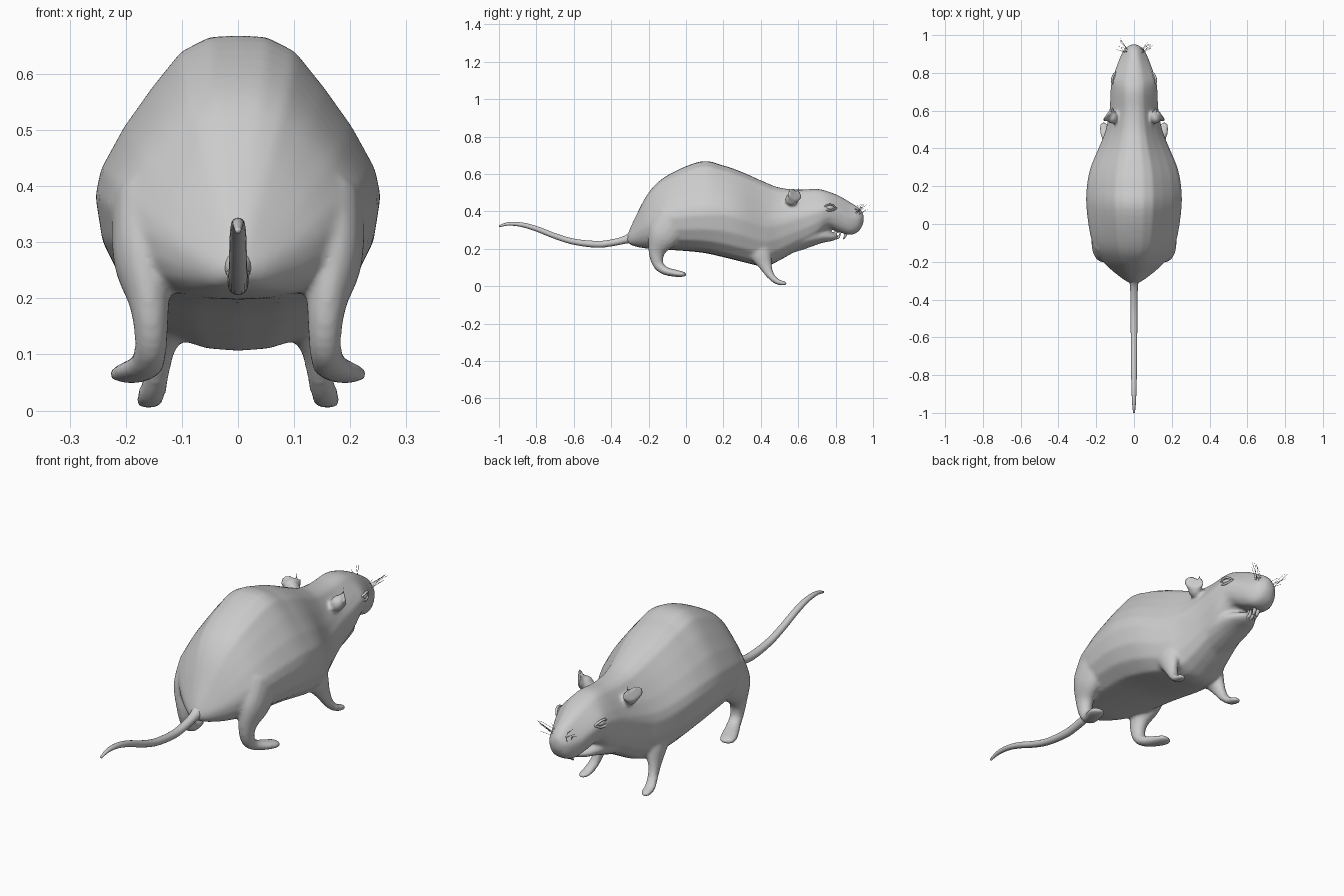
import bpy, bmesh, math, random
from mathutils import Vector, Matrix

if "Cube" in bpy.data.objects:
    bpy.data.objects.remove(bpy.data.objects["Cube"])
random.seed(4)

grey = bpy.data.materials.new("light_grey")
grey.use_nodes = True
grey.diffuse_color = (0.6, 0.6, 0.6, 1)
grey.node_tree.nodes["Principled BSDF"].inputs["Base Color"].default_value = (0.6, 0.6, 0.6, 1)


def spline(keys, steps):
    """Smooth interpolation through rows of numbers."""
    rows = []
    for i in range(len(keys) - 1):
        a, b = keys[max(i - 1, 0)], keys[i]
        c, d = keys[i + 1], keys[min(i + 2, len(keys) - 1)]
        for s in range(steps):
            t = s / steps
            rows.append([q + 0.5 * t * (r - p + t * (2 * p - 5 * q + 4 * r - e + t * (3 * (q - r) + e - p)))
                         for p, q, r, e in zip(a, b, c, d)])
    rows.append(list(keys[-1]))
    return rows


def skin(bm, rings):
    """Join closed rings into a capped tube."""
    loops = [[bm.verts.new(p) for p in ring] for ring in rings]
    n = len(loops[0])
    for a, b in zip(loops, loops[1:]):
        for i in range(n):
            bm.faces.new((a[i], a[(i + 1) % n], b[(i + 1) % n], b[i]))
    bm.faces.new(loops[0])
    bm.faces.new(loops[-1])


def limb(bm, keys, steps=6, sides=16):
    """Tube along x, y, z with a half width and a half thickness."""
    rows = spline(keys, steps)
    pts = [Vector(r[:3]) for r in rows]
    rings = []
    for i, r in enumerate(rows):
        tangent = (pts[min(i + 1, len(pts) - 1)] - pts[max(i - 1, 0)]).normalized()
        side = (Vector((1, 0, 0)) - tangent * tangent.x).normalized()
        up = side.cross(tangent)
        rings.append([pts[i] + side * r[3] * math.cos(a) + up * r[4] * math.sin(a)
                      for a in (2 * math.pi * k / sides for k in range(sides))])
    skin(bm, rings)


def ball(bm, centre, size, rot=(0, 0, 0)):
    turn = Matrix.Rotation(rot[2], 4, 'Z') @ Matrix.Rotation(rot[1], 4, 'Y') @ Matrix.Rotation(rot[0], 4, 'X')
    return bmesh.ops.create_uvsphere(
        bm, u_segments=24, v_segments=16, radius=1,
        matrix=Matrix.Translation(centre) @ turn @ Matrix.Diagonal((*size, 1)))["verts"]


def finish(bm, name):
    bmesh.ops.recalc_face_normals(bm, faces=bm.faces)
    for f in bm.faces:
        f.smooth = True
    mesh = bpy.data.meshes.new(name)
    bm.to_mesh(mesh)
    bm.free()
    mesh.materials.append(grey)
    obj = bpy.data.objects.new(name, mesh)
    bpy.context.collection.objects.link(obj)
    return obj


# Trunk and head: y, bottom, top, half width, height of widest point
stations = [
    (-.315, .235, .27, .02, .25), (-.28, .215, .35, .075, .27), (-.2, .2, .5, .165, .32),
    (-.1, .195, .592, .222, .36), (.08, .18, .667, .252, .38), (.2, .155, .645, .25, .38),
    (.3, .13, .61, .23, .36), (.42, .106, .557, .18, .32), (.5, .138, .527, .15, .33),
    (.6, .195, .516, .13, .36), (.7, .25, .52, .125, .39), (.76, .305, .506, .118, .41),
    (.82, .288, .482, .098, .39), (.88, .274, .447, .075, .36), (.925, .295, .417, .052, .36),
    (.95, .34, .385, .02, .365)]
# Half section from the spine down: fraction of width, fraction of height
half = [(0, 1), (.2, .99), (.4, .9), (.6, .68), (.8, .43), (.96, .17), (1, 0),
        (.95, -.38), (.82, -.68), (.6, -.9), (.3, -.98), (0, -1)]
section = half + [(-x, t) for x, t in half[-2:0:-1]]

bm = bmesh.new()
skin(bm, [[(x * w, y, zw + t * ((top - zw) if t > 0 else (zw - bottom))) for x, t in section]
          for y, bottom, top, w, zw in spline(stations, 5)])

# Lower jaw
limb(bm, [(0, .5, .25, .1, .09), (0, .62, .265, .1, .07), (0, .72, .27, .085, .042),
          (0, .78, .265, .055, .024), (0, .81, .267, .03, .012)])

for s in (1, -1):
    # Hind leg and foot
    limb(bm, [(s * .17, -.06, .36, .055, .1), (s * .17, -.12, .27, .052, .085),
              (s * .158, -.155, .19, .036, .048), (s * .155, -.15, .12, .029, .03),
              (s * .163, -.112, .083, .032, .023), (s * .187, -.05, .068, .038, .019),
              (s * .2, -.015, .064, .034, .014), (s * .205, 0, .063, .018, .007)])
    # Foreleg and foot
    limb(bm, [(s * .11, .36, .25, .05, .085), (s * .125, .40, .17, .043, .06),
              (s * .138, .425, .11, .026, .036), (s * .146, .45, .06, .023, .022),
              (s * .155, .485, .026, .026, .016), (s * .16, .52, .016, .024, .012),
              (s * .162, .538, .013, .014, .007)])
    # Ear, hollowed on its outer front face
    centre, face = Vector((s * .139, .588, .495)), Vector((s * .75, .6, .1)).normalized()
    verts = ball(bm, centre, (.021, .05, .046), (0, s * .35, s * .5))
    for v in verts:
        offset = v.co - centre
        depth = offset.dot(face)
        if depth > 0:
            v.co -= face * depth * 1.2
    # Ear root
    ball(bm, (s * .115, .565, .465), (.03, .035, .035))

body = finish(bm, "body")
remesh = body.modifiers.new("blend", 'REMESH')
remesh.mode = 'VOXEL'
remesh.voxel_size = .008
remesh.use_smooth_shade = True
relax = body.modifiers.new("relax", 'SMOOTH')
relax.factor = .5
relax.iterations = 8

# Tail
bm = bmesh.new()
limb(bm, [(0, -.27, .27, .035, .04), (0, -.32, .25, .022, .022), (0, -.4, .231, .019, .018),
          (0, -.48, .224, .018, .018), (0, -.6, .238, .017, .016), (0, -.7, .268, .016, .015),
          (0, -.8, .307, .015, .014), (0, -.88, .329, .013, .012), (0, -.95, .333, .01, .009),
          (0, -1, .32, .005, .005)])
finish(bm, "tail")

# Incisors
bm = bmesh.new()
for s in (1, -1):
    limb(bm, [(s * .01, .85, .3, .009, .009), (s * .01, .853, .275, .009, .008),
              (s * .009, .842, .252, .008, .003)], 4, 10)
    limb(bm, [(s * .008, .792, .255, .008, .008), (s * .008, .815, .262, .008, .007),
              (s * .008, .825, .285, .006, .003)], 4, 10)
finish(bm, "incisors")

# Eyes with upper and lower lids
for s, side in ((1, "left"), (-1, "right")):
    bm = bmesh.new()
    ball(bm, (s * .102, .77, .42), (.016, .024, .013), (0, 0, s * .3))
    finish(bm, side + "_eye")
    bm = bmesh.new()
    for up in (1, -1):
        limb(bm, [(s * .107, .736, .421, .004, .004), (s * .116, .756, .42 + up * .014, .006, .005),
                  (s * .111, .783, .42 + up * .014, .006, .005), (s * .097, .805, .417, .004, .004)], 5, 8)
    finish(bm, side + "_eyelids")

# Whiskers
curve = bpy.data.curves.new("whiskers", 'CURVE')
curve.dimensions = '3D'
curve.bevel_depth = .0007
curve.bevel_resolution = 0
curve.materials.append(grey)
for s in (1, -1):
    for k in range(9):
        root = Vector((s * random.uniform(.02, .05), random.uniform(.9, .925), random.uniform(.37, .40)))
        reach = Vector((s * random.uniform(.01, .05), random.uniform(0, .06), random.uniform(.03, .07)))
        strand = curve.splines.new('POLY')
        strand.points.add(4)
        for i, p in enumerate(strand.points):
            t = i / 4
            p.co = (*(root + reach * t + Vector((s * .01 * t * t, 0, 0))), 1)
bpy.context.collection.objects.link(bpy.data.objects.new("whiskers", curve))
